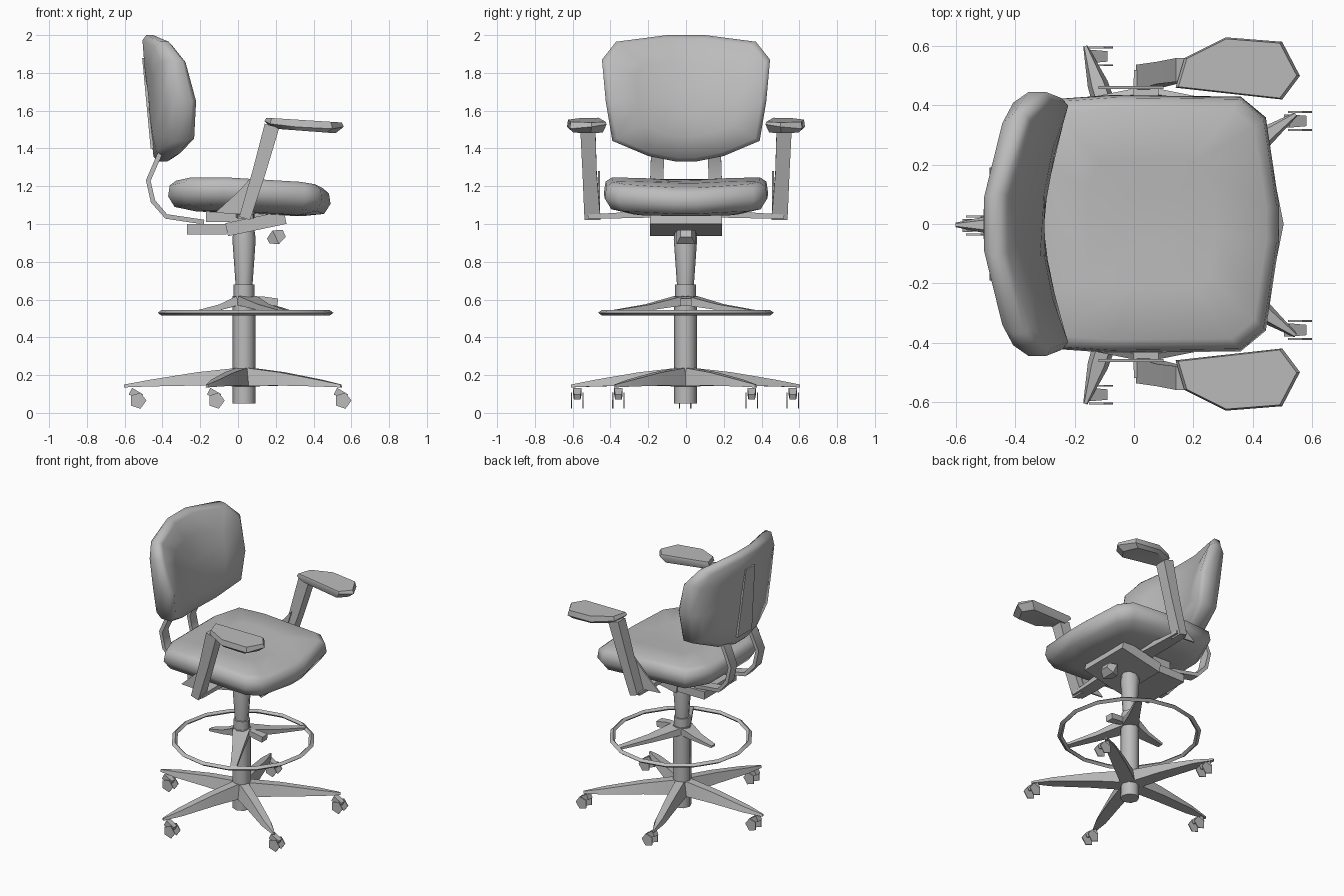
import bpy, bmesh, math
from mathutils import Vector

cube = bpy.data.objects.get("Cube")
if cube:
    bpy.data.objects.remove(cube)

grey = bpy.data.materials.new("mid_grey")
grey.use_nodes = True
COLOR = (0.5, 0.5, 0.5, 1)
grey.diffuse_color = COLOR
grey.node_tree.nodes["Principled BSDF"].inputs["Base Color"].default_value = COLOR

AXIS = Vector((0.032, -0.003, 0))   # centre line of the column


def loft(bm, rings, closed=False):
    """Skin a list of equal-length rings, capped unless the chain closes."""
    vs = [[bm.verts.new(p) for p in ring] for ring in rings]
    pairs = list(zip(vs, vs[1:]))
    if closed:
        pairs.append((vs[-1], vs[0]))
    for a, b in pairs:
        for i in range(len(a)):
            j = (i + 1) % len(a)
            bm.faces.new((a[i], a[j], b[j], b[i]))
    if not closed:
        bm.faces.new(vs[0][::-1])
        bm.faces.new(vs[-1])


def beam(bm, path, side, sizes):
    """Rectangular bar along a path; sizes are (width, height) per point."""
    path = [Vector(p) for p in path]
    side = Vector(side).normalized()
    rings = []
    for i, (p, (w, h)) in enumerate(zip(path, sizes)):
        tangent = path[min(i + 1, len(path) - 1)] - path[max(i - 1, 0)]
        up = side.cross(tangent).normalized()
        rings.append([p + side * w / 2 * a + up * h / 2 * b
                      for a, b in ((-1, -1), (1, -1), (1, 1), (-1, 1))])
    loft(bm, rings)


def lathe(bm, profile, sides):
    loft(bm, [[AXIS + Vector((r * math.cos(t), r * math.sin(t), z))
               for t in (math.tau * k / sides for k in range(sides))]
              for r, z in profile])


def box(bm, x, y, z):
    loft(bm, [[(x[0], y[0], h), (x[1], y[0], h), (x[1], y[1], h), (x[0], y[1], h)]
              for h in z])


def finish(name, bm, angle=40):
    bmesh.ops.recalc_face_normals(bm, faces=bm.faces)
    for f in bm.faces:
        f.smooth = True
    for e in bm.edges:
        e.smooth = e.calc_face_angle(3) < math.radians(angle)
    mesh = bpy.data.meshes.new(name)
    bm.to_mesh(mesh)
    bm.free()
    mesh.materials.append(grey)
    bpy.context.collection.objects.link(bpy.data.objects.new(name, mesh))


def mirrored(half):
    return half + [(a, -b) for a, b in reversed(half)]


# Seat cushion: stacked outlines, dished on top and dropping to the front
bm = bmesh.new()
outline = mirrored([(0.49, 0.06), (0.445, 0.36), (0.36, 0.43), (-0.08, 0.435),
                    (-0.29, 0.42), (-0.37, 0.24)])
rings = []
for scale, z, dish in ((0.3, 1.06, 0), (0.65, 1.065, 0.01), (0.92, 1.085, 0.02), (1, 1.14, 0.02),
                       (0.98, 1.195, 0.03), (0.9, 1.222, 0.03), (0.5, 1.235, 0.03), (0.2, 1.235, 0)):
    ring = []
    for x, y in outline:
        x, y = 0.06 + (x - 0.06) * scale, y * scale
        ring.append((x, y, z + dish * (y / 0.43) ** 2 - 0.07 * max(0, x)))
    rings.append(ring)
loft(bm, rings)
finish("seat_cushion", bm, 70)

# Backrest: outline in height and width, wrapped around the sitter
FRONT = ((1.33, -0.36), (1.38, -0.32), (1.5, -0.295), (1.67, -0.31), (1.83, -0.36), (2.0, -0.44))


def front_x(z):
    for (z0, a), (z1, b) in zip(FRONT, FRONT[1:]):
        if z <= z1:
            return a + (b - a) * (z - z0) / (z1 - z0)
    return FRONT[-1][1]


def back_x(z):
    return -0.45 - 0.06 * (z - 1.37) / 0.6


bm = bmesh.new()
outline = mirrored([(2.0, 0.1), (1.965, 0.37), (1.87, 0.445), (1.65, 0.425),
                    (1.44, 0.39), (1.36, 0.2), (1.33, 0.05)])
rings = []
for scale, depth in ((0.25, 0), (0.6, 0), (0.92, 0), (1, 0.3), (1, 0.8), (0.94, 1), (0.6, 1), (0.25, 1)):
    ring = []
    for z, y in outline:
        z, y = 1.66 + (z - 1.66) * scale, y * scale
        x = back_x(z) + (front_x(z) - back_x(z)) * depth
        ring.append((x + 0.1 * (y / 0.43) ** 2, y, z))
    rings.append(ring)
loft(bm, rings)
finish("backrest", bm, 60)

# Raised spine panel on the rear of the backrest
bm = bmesh.new()
beam(bm, [(-0.45, 0, 1.4), (-0.495, 0, 1.88)], (0, 1, 0), [(0.16, 0.025), (0.1, 0.025)])
finish("backrest_spine", bm)

# Pair of curved rails carrying the backrest
for s, side in ((1, "left"), (-1, "right")):
    bm = bmesh.new()
    beam(bm, [(-0.41, s * .15, 1.38), (-0.475, s * .155, 1.23), (-0.45, s * .155, 1.12),
              (-0.38, s * .15, 1.04), (-0.18, s * .13, 1.01)],
         (0, 1, 0), [(0.07, 0.025)] * 5)
    finish(side + "_back_rail", bm)

# Tilt mechanism below the seat
bm = bmesh.new()
box(bm, (-0.27, -0.06), (-0.18, 0.18), (0.945, 1.0))
box(bm, (-0.17, 0.22), (-0.16, 0.16), (1.01, 1.07))
beam(bm, [(-0.06, 0, 0.97), (0.25, 0, 1.035)], (0, 1, 0), [(0.38, 0.07)] * 2)
finish("tilt_mechanism", bm)
bm = bmesh.new()
beam(bm, [(0.16, 0, 0.91), (0.2, 0, 0.93), (0.245, 0, 0.95)], (0, 1, 0),
     [(0.05, 0.03), (0.1, 0.08), (0.06, 0.04)])
finish("tilt_knob", bm)

# Centre column, collar and gas-lift sleeve
for name, profile in (("lower_column", [(0.06, 0.05), (0.06, 0.62)]),
                      ("column_collar", [(0.055, 0.6), (0.055, 0.68)]),
                      ("upper_sleeve", [(0.045, 0.68), (0.062, 0.92), (0.055, 0.97)])):
    bm = bmesh.new()
    lathe(bm, profile, 8)
    finish(name, bm, 50)

# Foot ring with sloping spokes and a clamp knob
bm = bmesh.new()
rings = []
for k in range(16):
    t = math.tau * k / 16
    rings.append([(0.04 + r * math.cos(t), r * math.sin(t), z)
                  for r, z in ((0.465, 0.53), (0.445, 0.545), (0.43, 0.53), (0.445, 0.515))])
loft(bm, rings, closed=True)
finish("foot_ring", bm, 60)
bm = bmesh.new()
for degrees, reach in ((58, 0.44), (178, 0.25), (298, 0.44)):
    t = math.radians(degrees)
    d = Vector((math.cos(t), math.sin(t), 0))
    beam(bm, [AXIS + d * r + Vector((0, 0, z))
              for r, z in ((0.03, 0.595), (reach / 2, 0.56), (reach, 0.535))],
         (-d.y, d.x, 0), [(0.11, 0.05), (0.07, 0.03), (0.04, 0.015)])
finish("foot_ring_spokes", bm)
bm = bmesh.new()
beam(bm, [(0.07, 0, 0.6), (0.14, 0, 0.595), (0.21, 0, 0.585)], (0, 1, 0),
     [(0.03, 0.03), (0.05, 0.04), (0.06, 0.04)])
finish("clamp_knob", bm)

# Five-legged star base; the casters all trail the same way
legs, casters = bmesh.new(), bmesh.new()
for k in range(5):
    t = math.radians(180 + 72 * k)
    d = Vector((math.cos(t), math.sin(t), 0))
    n = Vector((-d.y, d.x, 0))
    rings = []
    for r, w, top, low in ((0.02, 0.1, 0.24, 0.14), (0.25, 0.09, 0.215, 0.145),
                           (0.5, 0.07, 0.175, 0.14), (0.635, 0.015, 0.15, 0.135)):
        rings.append([AXIS + d * r + n * w * a + Vector((0, 0, z))
                      for a, z in ((-0.5, low), (0.5, low), (0.3, top), (-0.3, top))])
    loft(legs, rings)
    # Caster: small hood between two thin wheels
    c = Vector((0.07, -0.005, 0)) + d * 0.6
    beam(casters, [c + Vector((-0.04, 0, 0.115)), c + Vector((0.02, 0, 0.085))],
         (0, 1, 0), [(0.045, 0.04), (0.035, 0.03)])
    for s in (-1, 1):
        loft(casters, [[c + Vector((0.045 * math.cos(a), s * 0.03 + off, 0.065 + 0.045 * math.sin(a)))
                        for a in (math.tau * i / 5 for i in range(5))]
                       for off in (-0.003, 0.003)])
finish("base_legs", legs)
finish("casters", casters)

# Arms: bracket, leaning post, brace plate and pad on each side
pad = ((0.14, 0.46), (0.17, 0.56), (0.31, 0.63), (0.5, 0.615), (0.56, 0.5), (0.5, 0.42), (0.32, 0.44))
for s, side in ((1, "left"), (-1, "right")):
    bm = bmesh.new()
    beam(bm, [(0.04, s * 0.14, 1.06), (0.04, s * 0.36, 1.045), (0.04, s * 0.52, 1.04)],
         (1, 0, 0), [(0.1, 0.05), (0.09, 0.03), (0.08, 0.02)])
    beam(bm, [(0.035, s * 0.495, 1.03), (0.11, s * 0.51, 1.27), (0.18, s * 0.52, 1.52)],
         (0, 1, 0), [(0.085, 0.06), (0.075, 0.07), (0.08, 0.08)])
    finish(side + "_arm_post", bm)
    bm = bmesh.new()
    loft(bm, [[(-0.12, s * y, 1.06), (0.03, s * y, 1.05), (0.1, s * y, 1.28), (0, s * y, 1.17)]
              for y in (0.455, 0.465)])
    finish(side + "_arm_brace", bm)
    bm = bmesh.new()
    loft(bm, [[(0.34 + (x - 0.34) * k, s * (0.525 + (y - 0.525) * k),
                z - 0.06 * (x - 0.15) - 0.12 * (y - 0.45) * (k == 1)) for x, y in pad]
              for k, z in ((0.8, 1.505), (1, 1.545), (0.95, 1.562))])
    finish(side + "_arm_pad", bm)
